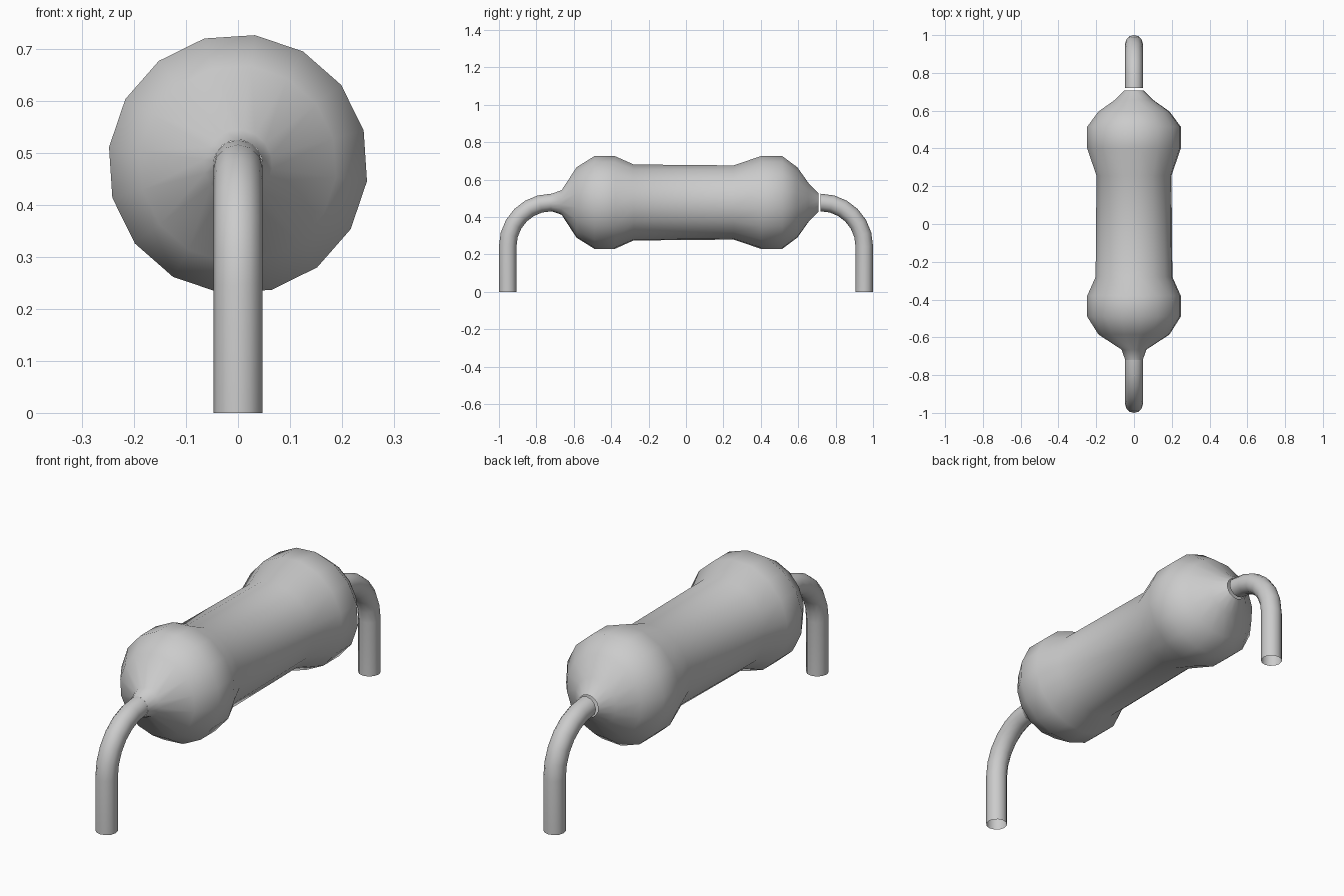
import bpy, bmesh
from math import sin, cos, pi, radians

if "Cube" in bpy.data.objects:
    bpy.data.objects.remove(bpy.data.objects["Cube"])

AXIS_Z = 0.478   # height of the body axis
WIRE_R = 0.047


def sweep(name, stations, sides, offset):
    """Open tube in the YZ plane; stations are (y, z, tangent angle, radius)."""
    bm = bmesh.new()
    rings = []
    for y, z, tilt, r in stations:
        ring = []
        for i in range(sides):
            a = offset + 2 * pi * i / sides
            up = r * sin(a)
            ring.append(bm.verts.new((r * cos(a), y - up * sin(tilt), z + up * cos(tilt))))
        rings.append(ring)
    for a, b in zip(rings, rings[1:]):
        for i in range(sides):
            j = (i + 1) % sides
            bm.faces.new((a[i], a[j], b[j], b[i])).smooth = True
    bmesh.ops.recalc_face_normals(bm, faces=bm.faces)
    mesh = bpy.data.meshes.new(name)
    bm.to_mesh(mesh)
    bm.free()
    obj = bpy.data.objects.new(name, mesh)
    bpy.context.collection.objects.link(obj)
    return obj


# Dumbbell-shaped body: (y, radius), slightly different at each end
profile = [(-0.72, 0.047), (-0.665, 0.066), (-0.585, 0.19), (-0.49, 0.25),
           (-0.38, 0.25), (-0.28, 0.205), (0.255, 0.20), (0.40, 0.25),
           (0.515, 0.25), (0.595, 0.19), (0.655, 0.105), (0.708, 0.05)]
sweep("resistor_body", [(y, AXIS_Z, 0, r) for y, r in profile], 16, radians(15))

# Bent wire leads: quarter bend, then straight down to the ground
BEND = 1 - WIRE_R - 0.72
for name, side in (("front_lead", -1), ("back_lead", 1)):
    path = []
    for k in range(7):
        t = pi / 2 * k / 6
        path.append((side * (0.72 + BEND * sin(t)),
                     AXIS_Z - BEND + BEND * cos(t), -side * t, WIRE_R))
    path.append((side * (1 - WIRE_R), 0, -side * pi / 2, WIRE_R))
    sweep(name, path, 12, 0)
